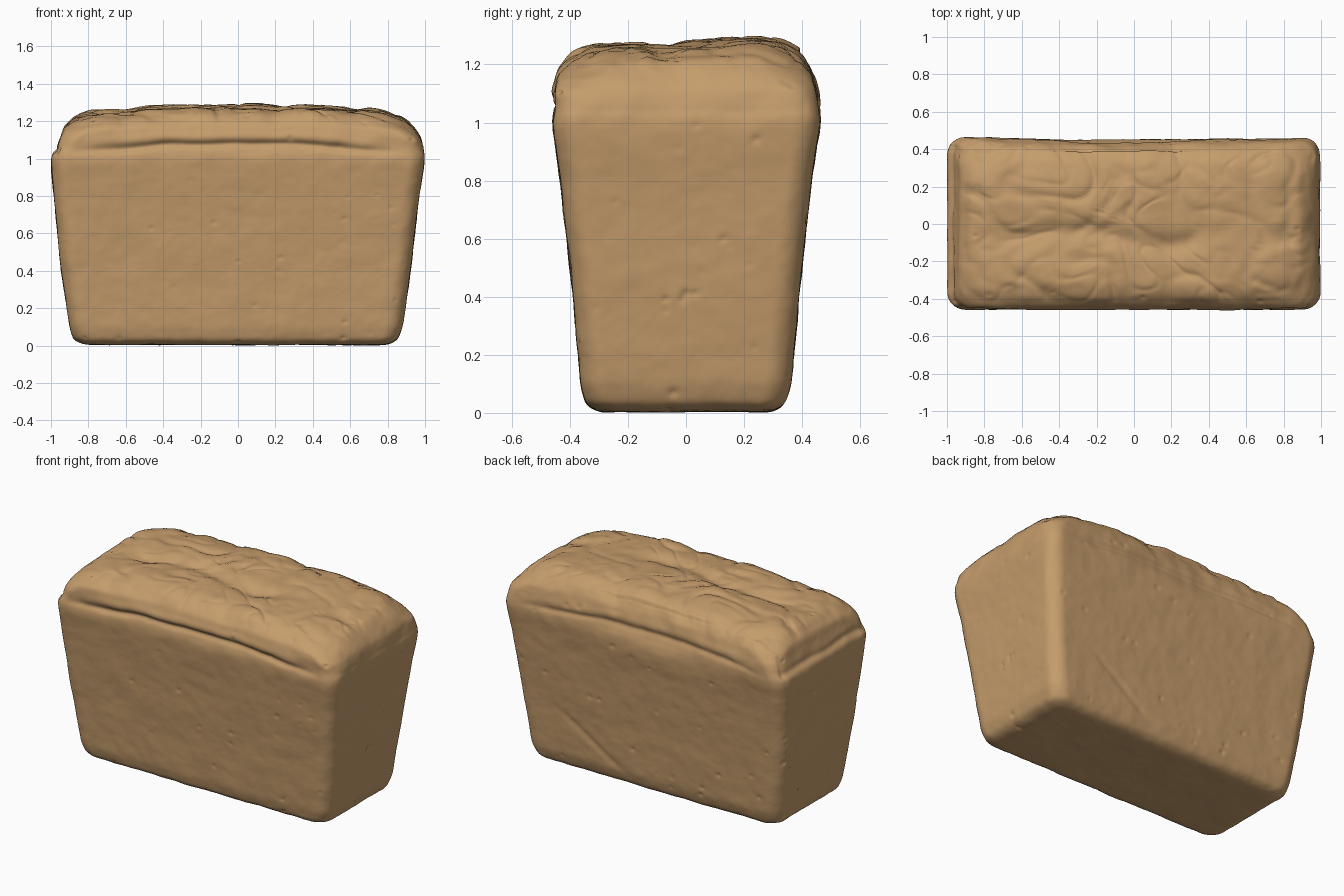
import bpy, math, random
from mathutils import Vector, noise, kdtree

if "Cube" in bpy.data.objects:
    bpy.data.objects.remove(bpy.data.objects["Cube"])

random.seed(4)
RINGS = 200
LONG, SHORT, ARC = 130, 60, 14      # points per long edge, short edge, corner

# Loaf profile: z, left, right, front, back
rows = [
    (0.006, -.01, .01, -.005, .005),
    (0.004, -.82, .80, -.30, .30),
    (0.03, -.88, .855, -.345, .34),
    (0.10, -.90, .88, -.362, .362),
    (0.40, -.945, .922, -.388, .388),
    (0.80, -.985, .968, -.433, .432),
    (0.98, -1.0, .995, -.458, .458),
    (1.02, -.995, .995, -.458, .458),
    (1.06, -.965, .988, -.447, .450),
    (1.12, -.945, .975, -.452, .447),
    (1.18, -.93, .94, -.443, .435),
    (1.23, -.875, .88, -.39, .40),
    (1.252, -.79, .79, -.32, .335),
    (1.268, -.01, .01, -.005, .005),
]


def smoothstep(a, b, v):
    t = max(0, min(1, (v - a) / (b - a)))
    return t * t * (3 - 2 * t)


def bump(v, width):
    return math.exp(-(v / width) ** 2)


def resample(rows, n):
    dist = [0]
    for a, b in zip(rows, rows[1:]):
        dist.append(dist[-1] + math.hypot(b[0] - a[0], b[3] - a[3]))
    out, k = [], 0
    for i in range(n):
        d = dist[-1] * i / (n - 1)
        while k < len(rows) - 2 and d > dist[k + 1]:
            k += 1
        t = (d - dist[k]) / (dist[k + 1] - dist[k])
        out.append([p + (q - p) * t for p, q in zip(rows[k], rows[k + 1])])
    for _ in range(5):
        out = [out[0]] + [[(p + 2 * q + r) / 4 for p, q, r in zip(*out[i - 1:i + 2])]
                          for i in range(1, n - 1)] + [out[-1]]
    return out


def rounded_ring(z, x0, x1, y0, y1):
    hx, hy = (x1 - x0) / 2, (y1 - y0) / 2
    cx, cy = (x1 + x0) / 2, (y1 + y0) / 2
    r = min(.09 + .05 * smoothstep(1.06, 1.22, z), .4 * hy)
    corners = [(1, -1), (1, 1), (-1, 1), (-1, -1)]
    pts = []
    for k, (sx, sy) in enumerate(corners):
        ox, oy = cx + sx * (hx - r), cy + sy * (hy - r)
        for i in range(ARC):
            a = math.pi / 2 * (k - 1 + i / ARC)
            pts.append((ox + r * math.cos(a), oy + r * math.sin(a), z))
        a = math.pi / 2 * k
        nx, ny = corners[(k + 1) % 4]
        s = Vector((ox + r * math.cos(a), oy + r * math.sin(a), z))
        e = Vector((cx + nx * (hx - r) + r * math.cos(a),
                    cy + ny * (hy - r) + r * math.sin(a), z))
        count = SHORT if k % 2 == 0 else LONG
        pts += [tuple(s.lerp(e, i / count)) for i in range(count)]
    return pts


# Base loaf surface
verts, faces = [], []
for row in resample(rows, RINGS):
    verts += rounded_ring(*row)
N = len(verts) // RINGS
for i in range(RINGS - 1):
    for j in range(N):
        a, b = i * N + j, i * N + (j + 1) % N
        faces.append((a, b, b + N, a + N))
faces.append(tuple(reversed(range(N))))
faces.append(tuple(range((RINGS - 1) * N, RINGS * N)))

mesh = bpy.data.meshes.new("bread_loaf")
mesh.from_pydata(verts, [], faces)
loaf = bpy.data.objects.new("bread_loaf", mesh)
bpy.context.collection.objects.link(loaf)

# Small pores and dents scattered over the crust
tree = kdtree.KDTree(len(verts))
for i, v in enumerate(verts):
    tree.insert(v, i)
tree.balance()
pores = [0.0] * len(verts)
for _ in range(110):
    centre = verts[random.randrange(30 * N, (RINGS - 35) * N)]
    size = random.uniform(.010, .020)
    depth = random.uniform(.002, .010)
    for co, i, d in tree.find_range(centre, size * 2):
        pores[i] += depth * bump(d, size * .7)


def wrinkles(p):
    # Thin irregular folds in the top crust
    q = Vector((p.x * 3.2, p.y * 3.6, 0))
    q += noise.noise_vector(q * .9) * .35
    fold = -.009 * bump(noise.noise(q), .12) - .005 * bump(noise.noise(q * 2.1), .14)
    return fold + .014 * noise.noise(q * 1.1) + .006 * noise.noise(q * 2.6) + .004


def crust_offset(p, n):
    top = smoothstep(1.17, 1.25, p.z)
    upper = smoothstep(.9, 1.08, p.z)
    d = .004 * noise.noise(p * 5) + .002 * noise.noise(p * 14) + .0008 * noise.noise(p * 34)
    d += top * wrinkles(p) + .005 * upper * (1 - top) * noise.noise(p * 9)
    # Crease where the risen crust leaves the tin
    if abs(n.y) > .6:
        line = 1.03 + .05 * (1 - min(1, abs(p.x) / .9) ** 2) + .012 * noise.noise(p * 4)
        fade = smoothstep(.98, .5, abs(p.x)) * (1 if n.y < 0 else .55)
        d -= .016 * fade * bump(p.z - line, .016)
        d += .009 * fade * bump(p.z - line - .04, .028)
    elif abs(n.x) > .6:
        line = 1.05 + .03 * noise.noise(p * 3)
        d -= (.010 if p.x < 0 else .002) * bump(p.z - line, .018)
    # Uneven back edge and a scar in the back face
    if n.y > .5:
        d += upper * (.010 * bump(p.x + .8, .25) - .018 * bump(p.x + .1, .4))
        fade = smoothstep(.06, .16, p.z) * smoothstep(.45, .3, p.z)
        d -= .006 * fade * bump(p.z - .1 - .7 * (p.x - .2), .03)
    return d


new = []
for v in mesh.vertices:
    p, n = v.co.copy(), v.normal.copy()
    q = p + n * (crust_offset(p, n) - pores[v.index])
    # Broad dome, higher at the back, lower at the ends and corners
    top = smoothstep(1.08, 1.25, p.z)
    ax, ay = abs(p.x) / .95, abs(p.y) / .43
    rise = .012 * bump(p.x, .6) + .020 * bump(p.y - .22, .16) - .022 * ax ** 3
    rise -= .040 * ax ** 6 * ay ** 2 + .008 * ay ** 4
    rise += .010 * bump(p.x - .43, .12) - .008 * bump(p.x - .2, .06) - .008 * bump(p.x + .6, .07)
    # Long valley wandering along the middle
    valley = p.y + .07 + .045 * math.sin(p.x * 6 + .6)
    rise -= .020 * bump(valley, .055) * smoothstep(.75, .4, abs(p.x + .15))
    q.z = max(0, q.z + top * rise)
    new.append(q)
for v, q in zip(mesh.vertices, new):
    v.co = q
mesh.update()

# Single baked crust colour
crust = bpy.data.materials.new("golden_crust")
crust.diffuse_color = (0.56, 0.335, 0.15, 1)
crust.use_nodes = True
crust.node_tree.nodes["Principled BSDF"].inputs["Base Color"].default_value = crust.diffuse_color
mesh.materials.append(crust)
for poly in mesh.polygons:
    poly.use_smooth = True
